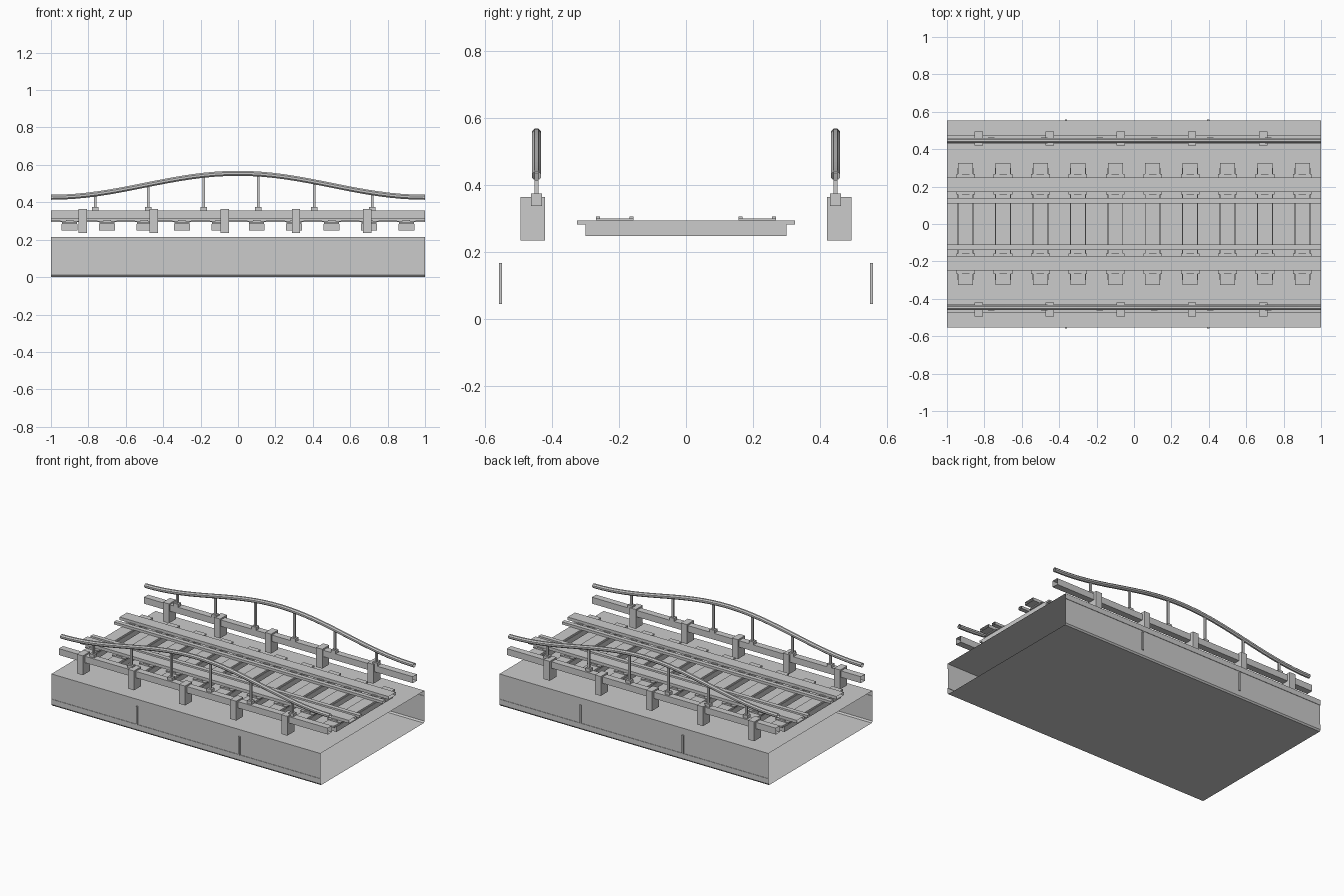
import bpy, bmesh, math
from mathutils import Vector

cube = bpy.data.objects.get("Cube")
if cube:
    bpy.data.objects.remove(cube, do_unlink=True)

grey = bpy.data.materials.new("plain grey")
grey.use_nodes = True
grey.diffuse_color = (0.6, 0.6, 0.6, 1)
grey.node_tree.nodes["Principled BSDF"].inputs["Base Color"].default_value = (0.6, 0.6, 0.6, 1)


def finish(bm, name):
    mesh = bpy.data.meshes.new(name)
    bm.to_mesh(mesh)
    bm.free()
    mesh.materials.append(grey)
    obj = bpy.data.objects.new(name, mesh)
    bpy.context.collection.objects.link(obj)
    return obj


def add_box(bm, xs, ys, zs):
    """Closed box between the given limits."""
    verts = bmesh.ops.create_cube(bm, size=1)["verts"]
    for v in verts:
        v.co = Vector([(r[0] + r[1]) / 2 + c * (r[1] - r[0]) for r, c in zip((xs, ys, zs), v.co)])


def add_sweep(bm, profile, path):
    """Open-ended sweep of a counter-clockwise y,z profile along x."""
    rings = [[bm.verts.new((x, y, z + dz)) for y, z in profile] for x, dz in path]
    n = len(profile)
    for a, b in zip(rings, rings[1:]):
        for i in range(n):
            j = (i + 1) % n
            bm.faces.new((a[j], a[i], b[i], b[j]))
    bmesh.ops.recalc_face_normals(bm, faces=bm.faces)


def rect(y0, y1, z0, z1):
    return [(y0, z0), (y1, z0), (y1, z1), (y0, z1)]


def span(centre, width):
    return (centre - width / 2, centre + width / 2)


def flip(side, a, b):
    return tuple(sorted((side * a, side * b)))


STRAIGHT = [(-1, 0), (1, 0)]

# Hollow deck girder with shallow recessed webs, open at both ends
half = [(0.545, 0), (0.553, 0.01), (0.553, 0.045), (0.55, 0.045),
        (0.55, 0.18), (0.553, 0.18), (0.553, 0.215)]
bm = bmesh.new()
add_sweep(bm, half + [(-y, z) for y, z in reversed(half)], STRAIGHT)
finish(bm, "deck_girder")

# Sleepers: a body below a slightly longer top board
bm = bmesh.new()
plates = bmesh.new()
for i in range(10):
    x = -0.9 + 0.2 * i
    add_box(bm, span(x, 0.085), (-0.3, 0.3), (0.248, 0.283))
    add_box(bm, span(x, 0.08), (-0.325, 0.325), (0.283, 0.295))
    # Rail plates with a clip at each edge
    for side in (-1, 1):
        add_box(plates, span(x, 0.1), flip(side, 0.157, 0.268), (0.295, 0.301))
        for y in (0.163, 0.262):
            add_box(plates, span(x, 0.04), flip(side, y - 0.006, y + 0.006), (0.301, 0.306))
finish(bm, "sleepers")
finish(plates, "rail_plates")

for side, label in ((1, "back"), (-1, "front")):
    # Running rail and inner guard rail
    for name, y0, y1, z0, z1 in (("running_rail", 0.171, 0.249, 0.301, 0.321),
                                 ("guard_rail", 0.11, 0.139, 0.295, 0.312),
                                 ("kerb_beam", 0.43, 0.474, 0.312, 0.355)):
        bm = bmesh.new()
        add_sweep(bm, rect(*flip(side, y0, y1), z0, z1), STRAIGHT)
        finish(bm, label + "_" + name)

    # Posts carrying the kerb beam
    bm = bmesh.new()
    for i in range(5):
        add_box(bm, span(-0.83 + 0.38 * i, 0.045), flip(side, 0.42, 0.494), (0.235, 0.365))
    finish(bm, label + "_beam_posts")

    # Wavy handrail tube
    wave = lambda x: 0.491 + 0.064 * math.cos(math.pi * x)
    ring = [(side * 0.446 + 0.0145 * math.cos(math.tau * (k + 0.5) / 8),
             0.0145 * math.sin(math.tau * (k + 0.5) / 8)) for k in range(8)]
    bm = bmesh.new()
    add_sweep(bm, ring, [(k / 16, wave(k / 16)) for k in range(-16, 17)])
    finish(bm, label + "_handrail")

    # Thin stanchions on base blocks
    bm = bmesh.new()
    for x in (-0.763, -0.48, -0.183, 0.108, 0.408, 0.717):
        add_box(bm, span(x, 0.035), flip(side, 0.43, 0.462), (0.338, 0.375))
        add_box(bm, span(x, 0.013), flip(side, 0.44, 0.452), (0.37, wave(x)))
    finish(bm, label + "_stanchions")

    # Narrow stiffeners on the girder web
    bm = bmesh.new()
    for x in (-0.363, 0.397):
        add_box(bm, span(x, 0.012), flip(side, 0.549, 0.558), (0.045, 0.168))
    finish(bm, label + "_stiffeners")
